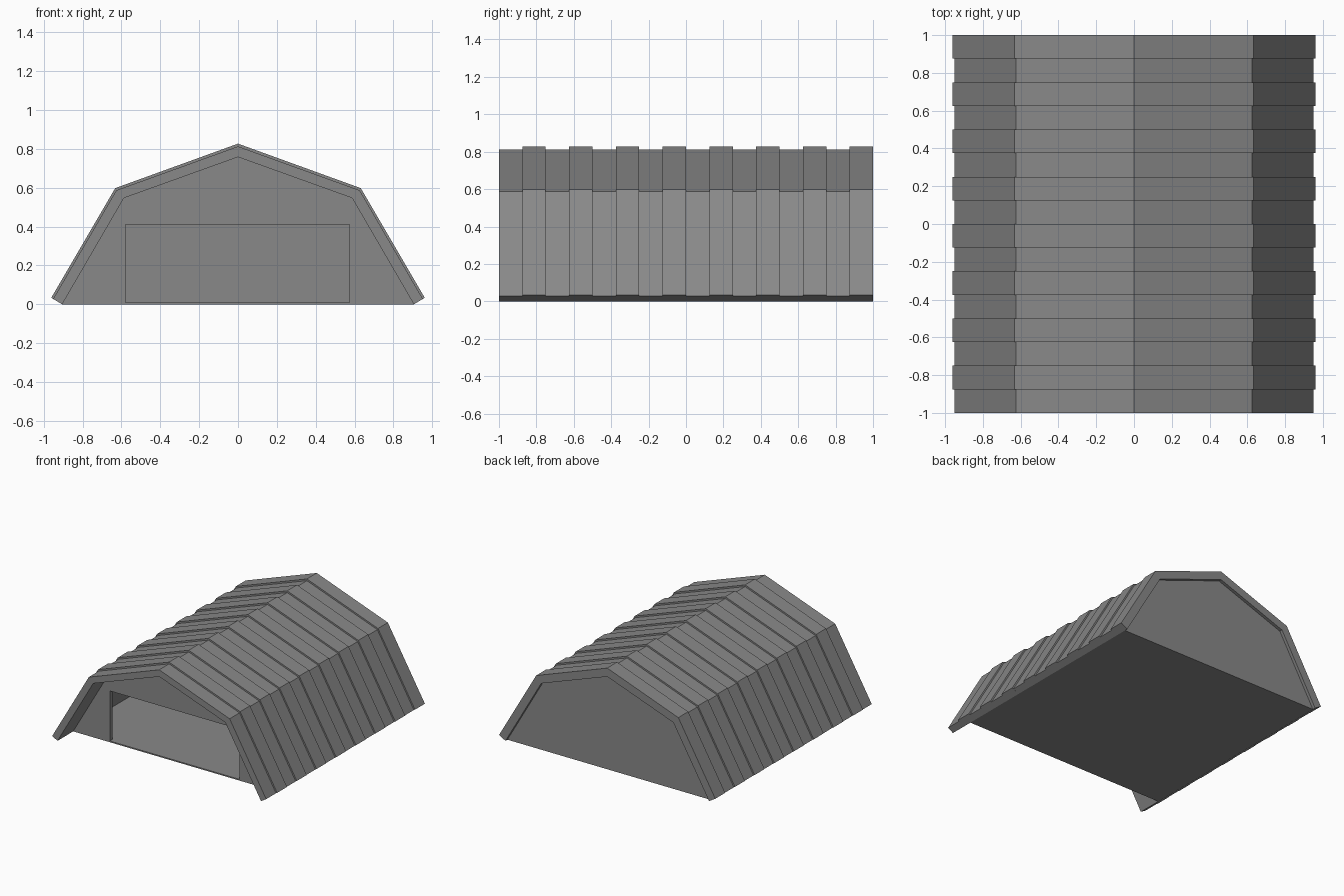
import bpy
import bmesh

if "Cube" in bpy.data.objects:
    bpy.data.objects.remove(bpy.data.objects["Cube"])

# dark grey sheet metal
metal = bpy.data.materials.new("dark_grey")
metal.diffuse_color = (0.25, 0.25, 0.25, 1)
metal.use_nodes = True
metal.node_tree.nodes["Principled BSDF"].inputs["Base Color"].default_value = metal.diffuse_color


def mirrored(half):
    """Full left-to-right outline from its right half (peak first)."""
    return [(-x, z) for x, z in reversed(half[1:])] + half


def loft(name, rings):
    """Closed solid through rings of (x, y, z) points, with capped ends."""
    bm = bmesh.new()
    loops = [[bm.verts.new(p) for p in ring] for ring in rings]
    n = len(loops[0])
    for a, b in zip(loops, loops[1:]):
        for i in range(n):
            j = (i + 1) % n
            bm.faces.new((a[i], a[j], b[j], b[i]))
    bm.faces.new(loops[0])
    bm.faces.new(loops[-1])
    bmesh.ops.remove_doubles(bm, verts=bm.verts, dist=0.0005)
    bmesh.ops.recalc_face_normals(bm, faces=bm.faces)
    mesh = bpy.data.meshes.new(name)
    bm.to_mesh(mesh)
    bm.free()
    mesh.materials.append(metal)
    obj = bpy.data.objects.new(name, mesh)
    bpy.context.collection.objects.link(obj)
    return obj


def at_y(outline, y):
    return [(x, y, z) for x, z in outline]


def slab(name, outline, y0, y1):
    return loft(name, [at_y(outline, y0), at_y(outline, y1)])


# cross-section of the roof: ridges, grooves and flat inner lining
ridge = mirrored([(0, 0.827), (0.632, 0.598), (0.961, 0.034)])
groove = mirrored([(0, 0.813), (0.626, 0.587), (0.951, 0.028)])
inner = mirrored([(0, 0.758), (0.587, 0.547), (0.905, 0.0)])

# corrugated roof: 16 alternating bands, front band low
rings = []
for i in range(16):
    outline = (ridge if i % 2 else groove) + inner[::-1]
    y = -1 + i * 0.125
    rings += [at_y(outline, y), at_y(outline, y + 0.125)]
loft("corrugated_roof", rings)

# recessed front wall with the wide doorway
door = [(0.575, 0), (0.575, 0.412), (-0.578, 0.412), (-0.578, 0)]
slab("front_wall", inner + door, -0.80, -0.765)

# back wall and floor
slab("back_wall", inner, 0.94, 0.975)
slab("floor", [(-0.905, 0), (-0.899, 0.01), (0.899, 0.01), (0.905, 0)], -0.80, 0.975)
